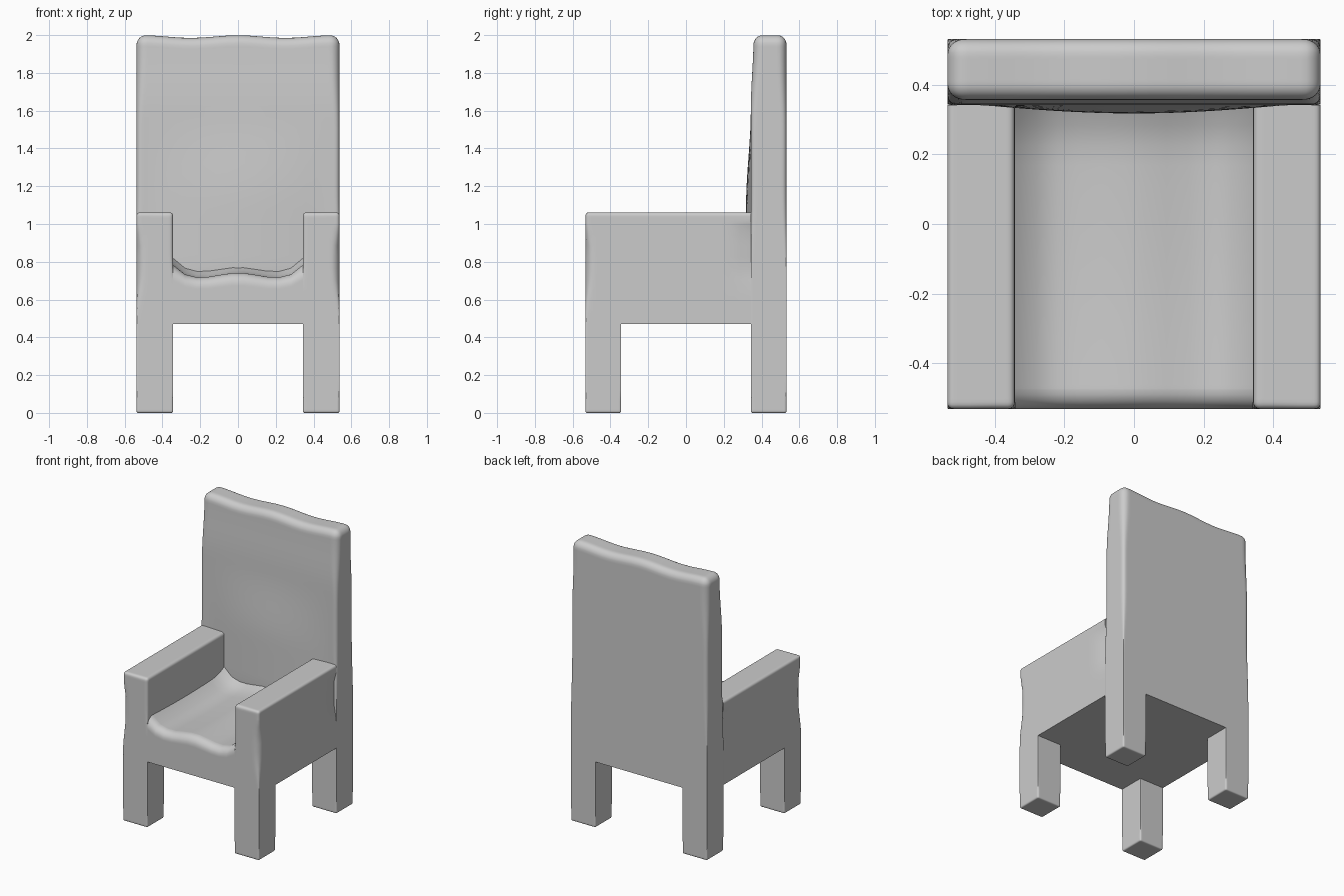
import bpy, bmesh, math
from mathutils import Vector

if "Cube" in bpy.data.objects:
    bpy.data.objects.remove(bpy.data.objects["Cube"])

EDGE = (0.006, 0.012, 0.02, 0.03, 0.04, 0.055, 0.07)


def smooth(a, b, t):
    t = max(0.0, min(1.0, (t - a) / (b - a)))
    return t * t * (3 - 2 * t)


def soft_box(name, lo, hi, radius, round_lo, round_hi, shape=None, hidden=None, mirror=False):
    """Gridded box with rounded sides, an optional shaping function and buried faces removed."""
    bm = bmesh.new()
    bmesh.ops.create_cube(bm, size=1)
    for v in bm.verts:
        v.co = Vector([hi[i] if v.co[i] > 0 else lo[i] for i in range(3)])
    for axis in range(3):
        size = hi[axis] - lo[axis]
        n = max(1, round(size / 0.06))
        cuts = {round(lo[axis] + size * k / n, 4) for k in range(1, n)}
        if round_lo[axis]:
            cuts |= {round(lo[axis] + e, 4) for e in EDGE}
        if round_hi[axis]:
            cuts |= {round(hi[axis] - e, 4) for e in EDGE}
        normal = Vector((axis == 0, axis == 1, axis == 2))
        for c in sorted(cuts):
            bmesh.ops.bisect_plane(bm, geom=bm.verts[:] + bm.edges[:] + bm.faces[:],
                                   plane_co=normal * c, plane_no=normal, dist=1e-5)
    if hidden:
        bad = [f for f in bm.faces if hidden(f.calc_center_median(), f.normal)]
        bmesh.ops.delete(bm, geom=bad, context='FACES')
    for v in bm.verts:
        p = v.co.copy()
        r = radius(p)
        core = Vector([min(max(p[i], lo[i] + r * round_lo[i]), hi[i] - r * round_hi[i])
                       for i in range(3)])
        d = p - core
        if d.length > 1e-7:
            p = core + d.normalized() * max(abs(c) for c in d)
        v.co = shape(p) if shape else p
        if mirror:
            v.co.x *= -1
    if mirror:
        bmesh.ops.reverse_faces(bm, faces=bm.faces[:])
    me = bpy.data.meshes.new(name)
    bm.to_mesh(me)
    bm.free()
    ob = bpy.data.objects.new(name, me)
    bpy.context.collection.objects.link(ob)
    bpy.ops.object.select_all(action='DESELECT')
    ob.select_set(True)
    bpy.context.view_layer.objects.active = ob
    bpy.ops.object.shade_smooth_by_angle(angle=math.radians(35))
    return ob


W, D, IN = 0.537, 0.532, 0.343      # half width, half depth, inner edge
APRON, ARM_TOP = 0.47, 1.062


# Armrest: square top, softened outer front corner, shallow recess beside the back
def arm_radius(p):
    mid = smooth(0.5, 0.75, p.z) * (1 - smooth(0.88, 1.0, p.z))
    if p.x < 0.44:
        return 0.02 * smooth(0.7, 0.8, p.z)
    return 0.004 + 0.014 * smooth(0.9, 1.0, p.z) + 0.045 * mid


def arm_shape(p):
    dent = smooth(0.26, 0.32, p.y) * smooth(0.68, 0.74, p.z) * (1 - smooth(0.95, 1.02, p.z))
    if p.x > 0.5:
        p.x -= 0.018 * dent
    return p


# Seat: rolled front, slight crown, rising into the arms and back
def seat_shape(p):
    w = (p.z - APRON) / 0.26
    side = max(0.0, abs(p.x) - 0.2) / (IN - 0.2)
    rise = 0.012 * math.cos(math.pi * min(abs(p.x), 0.2) / 0.2) + 0.065 * side ** 2.5
    rise += 0.035 * max(0.0, (p.y - 0.2) / 0.14) ** 2
    rise -= 0.012 * math.sin(math.pi * (p.y + D) / (IN + D))
    p.z += rise * w
    return p


# Back: padded lower middle, softly wavy top
def back_radius(p):
    return 0.003 + 0.022 * smooth(0.7, 1.2, p.z) + 0.025 * smooth(1.5, 1.9, p.z)


def back_shape(p):
    front = (D - p.y) / (D - IN)
    pad = math.cos(math.pi * min(abs(p.x), 0.45) / 0.9)
    tall = smooth(0.6, 0.75, p.z) * (1 - smooth(1.1, 1.6, p.z))
    p.y -= 0.025 * front * pad * tall
    top = smooth(1.75, 1.95, p.z)
    p.z += 0.007 * math.cos(4 * math.pi * p.x) * top
    p.y += 0.015 * front * smooth(1.6, 2.0, p.z)
    return p


soft_box("seat", (-IN, -D, APRON), (IN, IN, 0.732), lambda p: 0.06, (0, 1, 0), (0, 0, 1),
         seat_shape, lambda c, n: abs(n.x) > 0.5 or n.y > 0.5)
soft_box("backrest", (-W, IN, APRON), (W, D, 1.992), back_radius, (1, 1, 0), (1, 1, 1),
         back_shape, lambda c, n: n.y < -0.5 and c.z < 0.68)

for side, mirror in (("right", False), ("left", True)):
    soft_box(side + "_armrest", (IN, -D, APRON), (W, IN, ARM_TOP), arm_radius, (1, 1, 0), (1, 0, 1),
             arm_shape, lambda c, n: (n.x < -0.5 and c.z < 0.66)
             or (n.z < -0.5 and c.y < -IN), mirror)
    for end, y0, y1 in (("front", -D, -IN), ("back", IN, D)):
        soft_box(f"{side}_{end}_leg", (IN, y0, 0), (W, y1, APRON), lambda p: 0.003 + 0.007 * (p.z < 0.1),
                 (1, 1, 1), (1, 1, 0), None, lambda c, n: n.z > 0.5, mirror)
